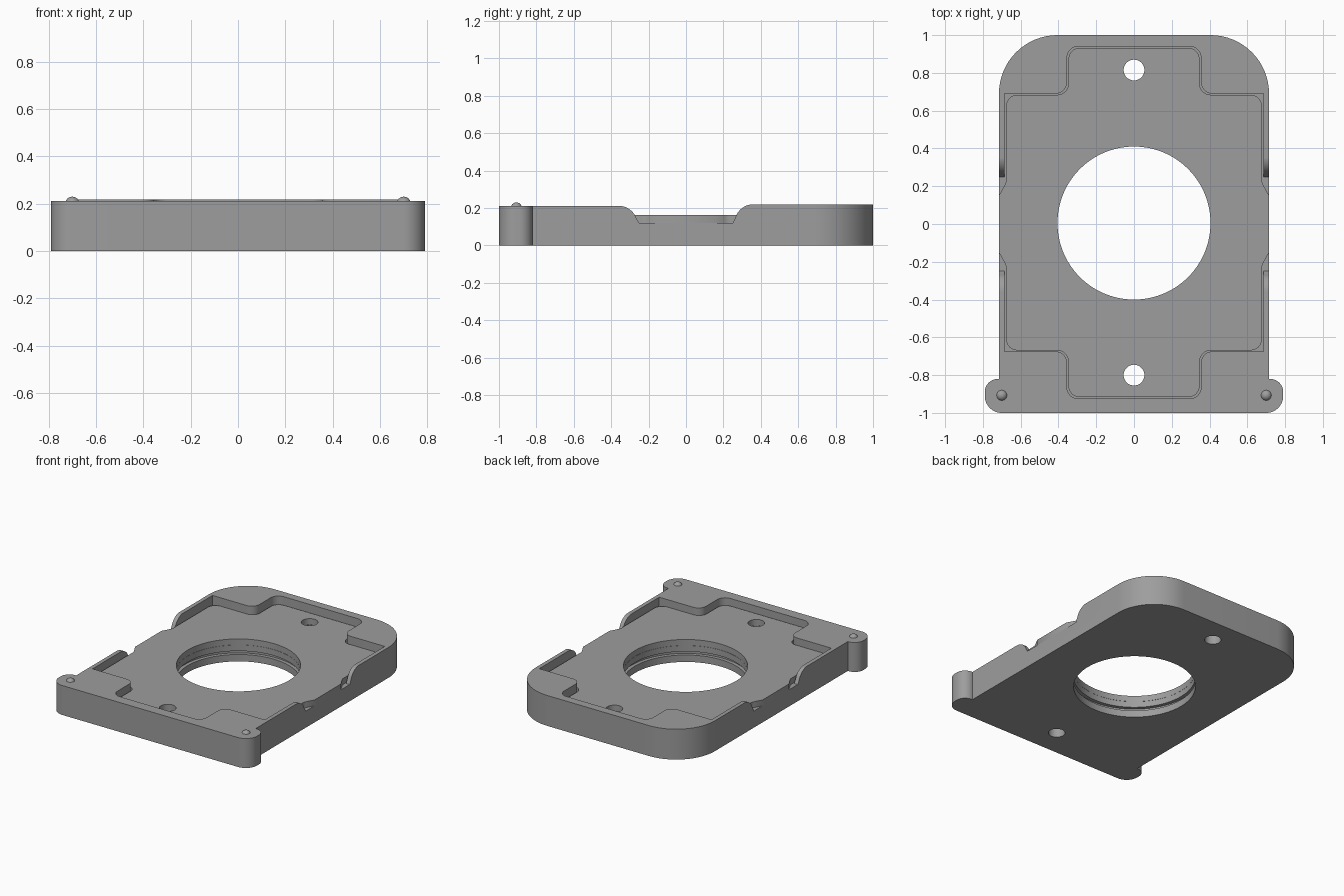
import bpy, bmesh, math
from mathutils import Vector

cube = bpy.data.objects.get("Cube")
if cube:
    bpy.data.objects.remove(cube, do_unlink=True)

grey = bpy.data.materials.new("plain_grey")
grey.use_nodes = True
grey.diffuse_color = (0.34, 0.34, 0.34, 1)
grey.node_tree.nodes["Principled BSDF"].inputs["Base Color"].default_value = grey.diffuse_color


def rounded(corners, steps=10):
    """Outline from (x, y, radius) corners, each replaced by a tangent arc."""
    points = []
    count = len(corners)
    for i, (x, y, radius) in enumerate(corners):
        p = Vector((x, y))
        if not radius:
            points.append(p)
            continue
        a = (Vector(corners[i - 1][:2]) - p).normalized()
        b = (Vector(corners[(i + 1) % count][:2]) - p).normalized()
        half = a.angle(b) / 2
        reach = radius / math.tan(half)
        centre = p + (a + b).normalized() * radius / math.sin(half)
        start, end = p + a * reach - centre, p + b * reach - centre
        first = math.atan2(start.y, start.x)
        sweep = math.atan2(start.x * end.y - start.y * end.x, start.dot(end))
        for k in range(steps + 1):
            t = first + sweep * k / steps
            points.append(centre + radius * Vector((math.cos(t), math.sin(t))))
    return points


def symmetric(half):
    """Full corner list from the corners on the +x side."""
    return half + [(-x, y, r) for x, y, r in reversed(half)]


def prism(name, points, low, high, side=False):
    """Solid from an outline along z, or from a (y, z) profile along x."""
    bm = bmesh.new()
    rings = []
    for level in (low, high):
        rings.append([bm.verts.new((level, p[0], p[1]) if side else (p[0], p[1], level))
                      for p in points])
    bottom, top = rings
    bm.faces.new(bottom)
    bm.faces.new(top)
    for i in range(len(points)):
        bm.faces.new((bottom[i - 1], bottom[i], top[i], top[i - 1]))
    bmesh.ops.recalc_face_normals(bm, faces=bm.faces)
    mesh = bpy.data.meshes.new(name)
    bm.to_mesh(mesh)
    bm.free()
    obj = bpy.data.objects.new(name, mesh)
    obj.data.materials.append(grey)
    bpy.context.collection.objects.link(obj)
    return obj


def disc(y, radius, low, high, sides):
    turn = [2 * math.pi * k / sides for k in range(sides)]
    return prism("hole_cutter", [(radius * math.cos(t), y + radius * math.sin(t)) for t in turn], low, high)


def select(obj):
    bpy.ops.object.select_all(action='DESELECT')
    obj.select_set(True)
    bpy.context.view_layer.objects.active = obj


def cut(obj, cutter):
    mod = obj.modifiers.new("cut", 'BOOLEAN')
    mod.operation = 'DIFFERENCE'
    mod.solver = 'EXACT'
    mod.object = cutter
    select(obj)
    bpy.ops.object.modifier_apply(modifier=mod.name)
    bpy.data.objects.remove(cutter, do_unlink=True)


# Outer tray with rounded back corners and front lugs
tray = prism("tray", rounded(symmetric([
    (0.79, -1, 0.09), (0.79, -0.82, 0.07), (0.715, -0.82, 0), (0.715, 1, 0.31)]), 16), 0, 0.219)

# Side openings with rounded shoulders, and the slightly lower front rim
angles = [math.radians(90 - 9 * k) for k in range(9)]
front = [(-0.36 + 0.1 * math.cos(a), 0.112 + 0.1 * math.sin(a)) for a in angles]
back = [(0.36 - 0.1 * math.cos(a), 0.12 + 0.1 * math.sin(a)) for a in reversed(angles)]
profile = [(-1.1, 0.212)] + front + [(-0.25, 0.12), (0.25, 0.12)] + back + [(0.36, 0.3), (-1.1, 0.3)]
cut(tray, prism("opening_cutter", profile, -1, 1, side=True))

# Cross-shaped pocket
cut(tray, prism("pocket_cutter", rounded(symmetric([
    (0.355, -0.925, 0.06), (0.355, -0.675, 0.06), (0.686, -0.675, 0),
    (0.686, 0.69, 0), (0.355, 0.69, 0.06), (0.355, 0.94, 0.06)])), 0.118, 0.4))

# Inner plate with rounded corners and a tab on each side
plate = prism("inner_plate", rounded(symmetric([
    (0.347, -0.917, 0.06), (0.347, -0.669, 0.06), (0.677, -0.669, 0.06),
    (0.677, -0.22, 0.06), (0.715, -0.15, 0), (0.715, 0.15, 0), (0.677, 0.22, 0.06),
    (0.677, 0.684, 0.06), (0.347, 0.684, 0.06), (0.347, 0.932, 0.06)])), 0.119, 0.162)

# Central opening and screw holes through both parts
for part in (tray, plate):
    for y, radius, sides in ((0.005, 0.405, 96), (0.815, 0.055, 32), (-0.8, 0.055, 32)):
        cut(part, disc(y, radius, -0.1, 0.4, sides))

# Groove inside the central opening
cut(tray, disc(0.005, 0.43, 0.05, 0.075, 96))

for part in (tray, plate):
    select(part)
    bpy.ops.object.shade_smooth_by_angle(angle=math.radians(30))

# Domed pins on the lugs
for side, label in ((1, "left"), (-1, "right")):
    bpy.ops.mesh.primitive_uv_sphere_add(segments=24, ring_count=12, radius=0.03,
                                         location=(side * 0.70, -0.907, 0.2))
    pin = bpy.context.object
    pin.name = label + "_pin"
    pin.data.materials.append(grey)
    bpy.ops.object.shade_smooth()
